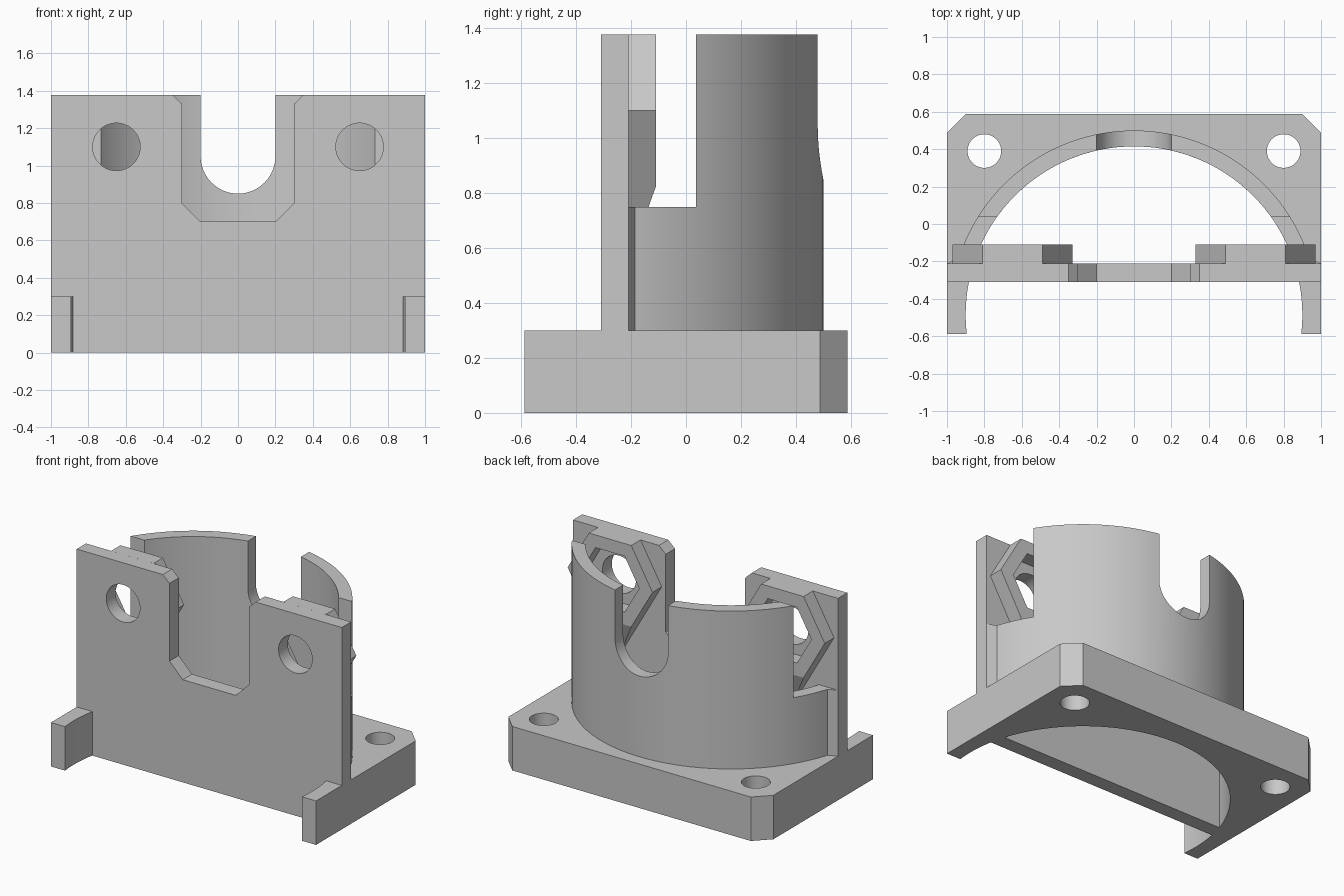
import bpy, bmesh, math

if "Cube" in bpy.data.objects:
    bpy.data.objects.remove(bpy.data.objects["Cube"])

grey = bpy.data.materials.new("plain grey")
grey.diffuse_color = (0.58, 0.58, 0.58, 1)
grey.use_nodes = True
grey.node_tree.nodes["Principled BSDF"].inputs["Base Color"].default_value = grey.diffuse_color

CY, R_IN, R_OUT = -0.485, 0.90, 0.985   # ring centre and radii
TOP = 1.377
NUT_X, NUT_Z = 0.65, 1.1                # bolt position on the front plate


def finish(name, bm):
    bmesh.ops.recalc_face_normals(bm, faces=bm.faces)
    mesh = bpy.data.meshes.new(name)
    bm.to_mesh(mesh)
    bm.free()
    ob = bpy.data.objects.new(name, mesh)
    bpy.context.collection.objects.link(ob)
    mesh.materials.append(grey)
    return ob


def prism(name, pts, axis, lo, hi):
    """Extrude a 2D outline along z (points are x, y) or y (points are x, z)."""
    bm = bmesh.new()
    place = (lambda p, d: (p[0], p[1], d)) if axis == 'z' else (lambda p, d: (p[0], d, p[1]))
    a = [bm.verts.new(place(p, lo)) for p in pts]
    b = [bm.verts.new(place(p, hi)) for p in pts]
    bm.faces.new(a)
    bm.faces.new(b[::-1])
    for i in range(len(a)):
        j = (i + 1) % len(a)
        bm.faces.new((a[i], a[j], b[j], b[i]))
    return finish(name, bm)


def arc(cx, cy, r, a0, a1, n):
    return [(cx + r * math.cos(a0 + (a1 - a0) * i / n),
             cy + r * math.sin(a0 + (a1 - a0) * i / n)) for i in range(n + 1)]


def circle(cx, cy, r, n):
    return arc(cx, cy, r, 0, math.tau, n)[:-1]


def activate(ob):
    bpy.ops.object.select_all(action='DESELECT')
    ob.select_set(True)
    bpy.context.view_layer.objects.active = ob


def cut(ob, *cutters):
    for c in cutters:
        c.hide_render = True
        m = ob.modifiers.new("cut", 'BOOLEAN')
        m.operation, m.solver, m.object = 'DIFFERENCE', 'EXACT', c
        activate(ob)
        bpy.ops.object.modifier_apply(modifier=m.name)
        bpy.data.objects.remove(c, do_unlink=True)


def smooth(ob):
    activate(ob)
    bpy.ops.object.shade_smooth_by_angle(angle=math.radians(25))


# Base with chamfered rear corners, round opening and two screw holes
D = 0.587
a = math.asin((D + CY) / R_IN)
outline = [(1, -D), (1, 0.487), (0.9, D), (-0.9, D), (-1, 0.487), (-1, -D)]
base = prism("base", outline + arc(0, CY, R_IN, math.pi + a, -a, 80), 'z', 0, 0.3)
cut(base, *[prism("screw_cutter", circle(s * 0.8, 0.39, 0.09, 40), 'z', -0.1, 0.5) for s in (-1, 1)])
smooth(base)

# Front plate with chamfered notch and bolt holes
half = [(0.89, 0), (0.89, 0.3), (1, 0.3), (1, TOP), (0.35, TOP), (0.3, 1.33), (0.3, 0.8), (0.2, 0.7)]
plate = prism("front_plate", half + [(-x, z) for x, z in reversed(half)], 'y', -0.31, -0.21)
cut(plate, *[prism("bolt_cutter", circle(s * NUT_X, NUT_Z, 0.127, 48), 'y', -0.5, 0) for s in (-1, 1)])
smooth(plate)

# Curved rear wall, lowered at its ends, with a round-bottomed slot
y_end = -0.22
a_out, a_in = (math.asin((y_end - CY) / r) for r in (R_OUT, R_IN))
ring = (arc(0, CY, R_OUT, a_out, math.pi - a_out, 80)
        + arc(0, CY, R_IN, math.pi - a_in, a_in, 80))
wall = prism("rear_wall", ring, 'z', 0.3, TOP)
step = prism("step_cutter", [(-2, -1), (2, -1), (2, 0.037), (-2, 0.037)], 'z', 0.75, 2)
slot = prism("slot_cutter", [(0.2, 2), (-0.2, 2)] + arc(0, 1.05, 0.2, math.pi, math.tau, 32), 'y', 0, 1)
cut(wall, step, slot)
smooth(wall)

# Small gussets joining wall ends to the plate, and tapered nut holders
for s, side in ((-1, "left"), (1, "right")):
    prism(side + "_gusset", [(s * x, y) for x, y in
          ((0.9, -0.21), (1, -0.21), (0.937, -0.185), (0.9, -0.185))], 'z', 0.3, 0.75)

    hexagon = circle(s * NUT_X, NUT_Z, 0.32, 6)
    bm = bmesh.new()
    for x, z in hexagon:
        bm.verts.new((x, -0.11, z))
    for x, z in hexagon[:4] + [(s * NUT_X, NUT_Z - 0.32 * math.sqrt(3))]:
        bm.verts.new((x, -0.21, z))
    bmesh.ops.convex_hull(bm, input=bm.verts)
    bmesh.ops.dissolve_limit(bm, angle_limit=0.01, verts=bm.verts, edges=bm.edges)
    holder = finish(side + "_nut_holder", bm)
    cut(holder, prism("nut_cutter", circle(s * NUT_X, NUT_Z, 0.22, 6), 'y', -0.25, 0))
